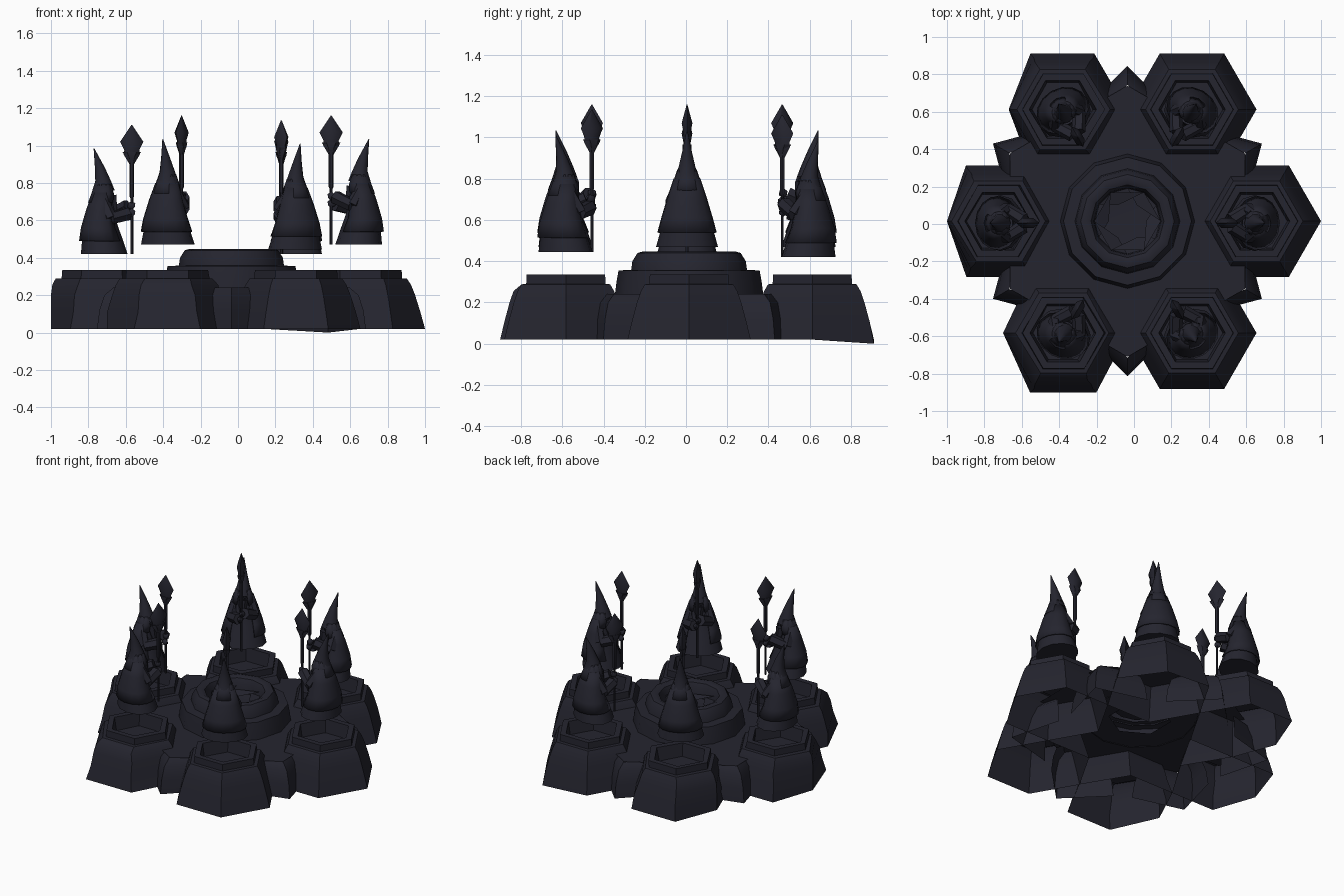
import bpy
import bmesh
import random
from math import cos, sin, pi, radians
from mathutils import Matrix, Vector

cube = bpy.data.objects.get("Cube")
if cube:
    bpy.data.objects.remove(cube, do_unlink=True)

random.seed(4)
CENTRE = Vector((-0.035, 0.015, 0))
ORBIT = 0.69

stone = bpy.data.materials.new("dark slate")
stone.use_nodes = True
SLATE = (0.018, 0.018, 0.028, 1)
stone.diffuse_color = SLATE
stone.node_tree.nodes["Principled BSDF"].inputs["Base Color"].default_value = SLATE


def finish(name, bm, matrix=Matrix()):
    bmesh.ops.recalc_face_normals(bm, faces=bm.faces)
    mesh = bpy.data.meshes.new(name)
    bm.to_mesh(mesh)
    bm.free()
    mesh.materials.append(stone)
    mesh.transform(matrix)
    ob = bpy.data.objects.new(name, mesh)
    bpy.context.collection.objects.link(ob)
    bpy.ops.object.select_all(action='DESELECT')
    ob.select_set(True)
    bpy.context.view_layer.objects.active = ob
    bpy.ops.object.shade_smooth_by_angle(angle=radians(42))
    return ob


def loft(name, rings, sides, matrix=Matrix(), gap=0.0, cap_start=True, cap_end=True):
    """Skin a stack of (x offset, z, x radius, y radius) rings; gap leaves +x open."""
    bm = bmesh.new()
    is_open = gap > 0
    count = sides + 1 if is_open else sides
    loops = []
    for off, z, rx, ry in rings:
        angles = [gap + (2 * pi - 2 * gap) * i / sides for i in range(count)]
        loops.append([bm.verts.new((off + rx * cos(a), ry * sin(a), z)) for a in angles])
    for low, high in zip(loops, loops[1:]):
        for i in range(sides):
            j = (i + 1) % count
            bm.faces.new((low[i], low[j], high[j], high[i]))
    if cap_start and not is_open:
        bm.faces.new(loops[0])
    if cap_end and not is_open:
        bm.faces.new(loops[-1])
    return finish(name, bm, matrix)


def revolve(name, profile, sides, matrix=Matrix(), **options):
    return loft(name, [(0, z, r, r) for r, z in profile], sides, matrix, **options)


def limb(name, start, end, r1, r2, matrix):
    """Tapered six-sided sleeve between two points."""
    start, end = Vector(start), Vector(end)
    axis = end - start
    place = Matrix.Translation(start) @ axis.to_track_quat('Z', 'Y').to_matrix().to_4x4()
    revolve(name, [(r1, 0), (r2, axis.length)], 6, matrix @ place)


def ball(name, centre, size, matrix):
    bm = bmesh.new()
    bmesh.ops.create_icosphere(bm, subdivisions=1, radius=1)
    place = Matrix.Translation(centre) @ Matrix.Diagonal((*size, 1))
    finish(name, bm, matrix @ place)


def spot(angle, radius, z=0):
    return Matrix.Translation(CENTRE + Vector((radius * cos(angle), radius * sin(angle), z)))


# Open-bottomed hexagonal pots; those on the left are broken off at their outer corner
POT = [(.345, .02), (.32, .11), (.292, .2), (.27, .255), (.248, .288),
       (.222, .29), (.22, .335), (.178, .335), (.165, .245)]
BROKEN = {2: -.67, 3: -1, 4: -.7}


def pedestal(k):
    ob = revolve(f"pedestal_{k + 1}", POT, 6, spot(k * pi / 3, ORBIT), cap_start=False)
    for v in ob.data.vertices:
        if k in BROKEN:
            v.co.x = max(v.co.x + random.uniform(-.006, .006), BROKEN[k])
        if k == 4 and v.co.y < -.8:
            v.co.y -= .02
        if k == 1 and v.co.z < .05 and v.co.y > .6 and .4 < v.co.x < .6:
            v.co.z = 0


# Hooded figure facing the centre (+x in its own frame), with a staff
def figure(k, z):
    a = k * pi / 3
    m = Matrix.Translation((0, -.01, 0)) @ spot(a, ORBIT, z) @ Matrix.Rotation(a + pi, 4, 'Z')
    n = f"_{k + 1}"
    loft("robe" + n, [(.01, 0, .125, .15), (0, .08, .108, .128), (-.008, .14, .094, .108),
                      (-.01, .22, .07, .085), (0, .32, .045, .055)], 12, m)
    cloak = loft("cloak" + n, [(-.005, .07, .12, .145), (-.015, .14, .1, .126),
                               (-.01, .24, .076, .096), (0, .33, .052, .066)],
                 12, m, gap=.6)
    cowl = loft("cowl" + n, [(-.005, .275, .072, .078), (.006, .32, .066, .066),
                             (.006, .375, .046, .047)], 10, m, gap=.55)
    for shell in (cloak, cowl):
        mod = shell.modifiers.new("thickness", 'SOLIDIFY')
        mod.thickness = .008
    loft("hood_peak" + n, [(.006, .34, .06, .058), (.004, .39, .042, .042),
                           (-.013, .46, .027, .025), (-.045, .565, .002, .002)], 10, m)
    ball("head" + n, (.012, 0, .32), (.043, .04, .05), m)
    limb("beard" + n, (.045, 0, .31), (.075, 0, .19), .035, .008, m)
    for side, label in ((1, "left"), (-1, "right")):
        up = .02 * side
        elbow = (.045, .075 * side, .2 + up / 2)
        limb(f"{label}_upper_sleeve{n}", (0, .045 * side, .3), elbow, .026, .036, m)
        limb(f"{label}_sleeve{n}", elbow, (.135, .018 * side, .235 + up), .034, .038, m)
        ball(f"{label}_hand{n}", (.155, .006 * side, .24 + up), (.024, .02, .024), m)
    # Staff with a flattened faceted crystal
    staff = m @ Matrix.Translation((.157, 0, 0))
    revolve("staff" + n, [(.008, 0), (.008, .3), (.013, .31), (.013, .5)], 6, staff)
    loft("crystal" + n, [(0, .48, .012, .012), (0, .535, .045, .022),
                         (0, .555, .04, .02), (0, .6, .062, .03),
                         (0, .69, .002, .002)], 6, staff)
    loft("crystal_collar" + n, [(0, .5, .02, .016), (0, .525, .034, .024),
                                (0, .545, .05, .024)], 6, staff)


HEIGHTS = [.47, .42, .47, .42, .47, .445]
for k, z in enumerate(HEIGHTS):
    pedestal(k)
    figure(k, z)

# Low pointed buttresses between the pots: outward wedges under the deck edge
for k in range(6):
    a = (k + .5) * pi / 3
    revolve(f"buttress_{k + 1}", [(.26, .02), (.245, .12), (.215, .2), (.16, .24)], 2,
            spot(a, .57) @ Matrix.Rotation(a + pi, 4, 'Z'), gap=pi / 2)

# Hexagonal deck and stepped central well
middle = spot(0, 0)
revolve("deck", [(.725, .24), (.2, .24)], 6, middle @ Matrix.Rotation(pi / 6, 4, 'Z'),
        cap_start=False, cap_end=False)
revolve("well_step", [(.36, .235), (.352, .3), (.342, .355), (.25, .36)], 12, middle,
        cap_start=False, cap_end=False)
revolve("well_ring", [(.282, .35), (.275, .4), (.25, .44), (.225, .447),
                      (.195, .435), (.18, .4), (.175, .345)], 12, middle,
        cap_start=False, cap_end=False)
revolve("well_floor", [(.18, .335), (.1, .33)], 12, middle, cap_start=False)

# Overlapping iris blades inside the well
bm = bmesh.new()
for k in range(6):
    a = k * pi / 3
    pts = [(.178, a, .39), (.178, a + pi / 3, .36), (.178, a + pi / 2, .35),
           (.1, a + pi / 3, .345)]
    bm.faces.new([bm.verts.new((r * cos(t), r * sin(t), z)) for r, t, z in pts])
finish("well_iris", bm, middle)
